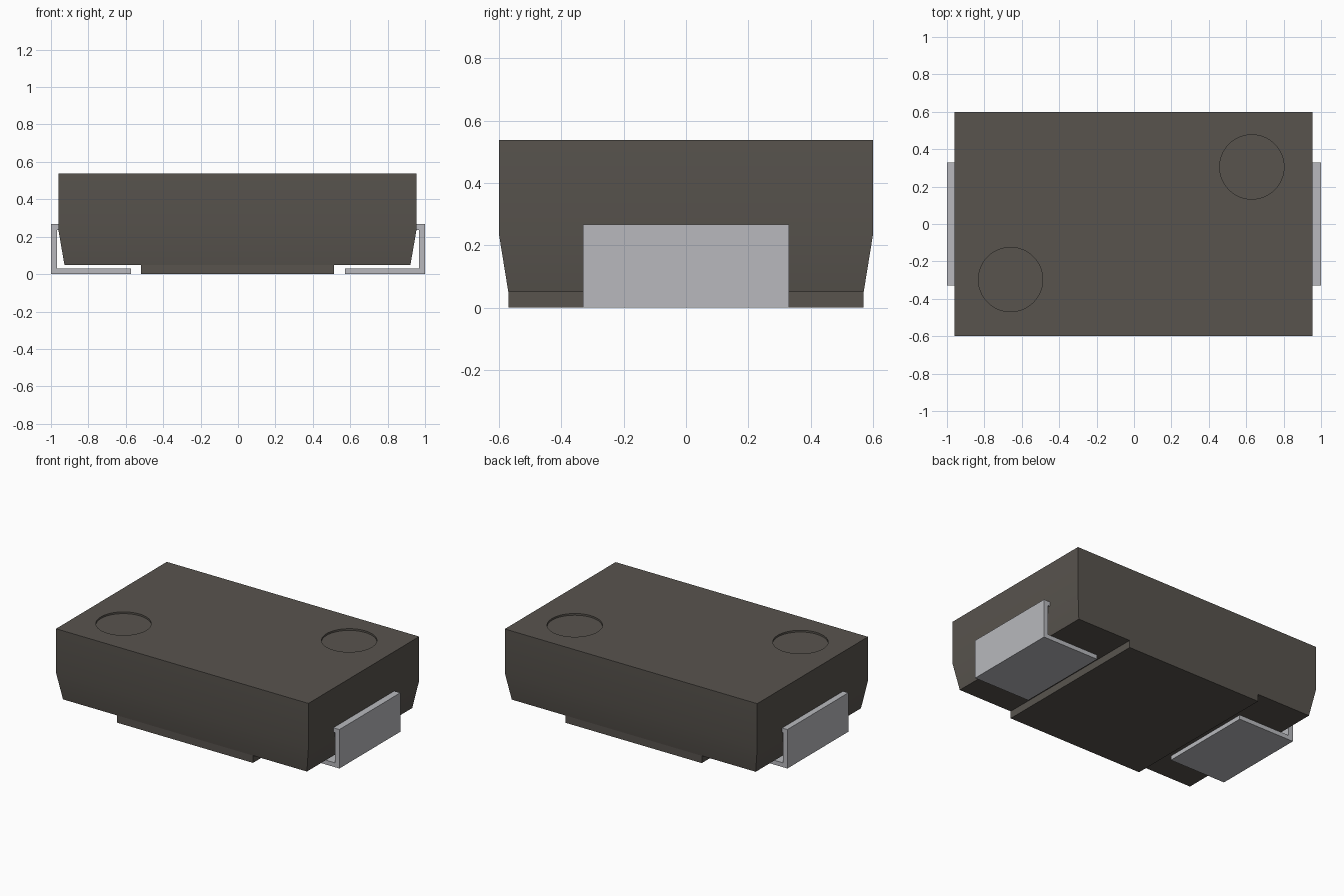
import bpy, bmesh, math

if "Cube" in bpy.data.objects:
    bpy.data.objects.remove(bpy.data.objects["Cube"])


def material(name, rgb):
    m = bpy.data.materials.new(name)
    m.diffuse_color = (*rgb, 1)
    m.use_nodes = True
    m.node_tree.nodes["Principled BSDF"].inputs["Base Color"].default_value = m.diffuse_color
    return m


dark = material("dark moulded plastic", (0.098, 0.088, 0.076))
metal = material("tinned metal", (0.48, 0.485, 0.51))


def make(name, bm, mat):
    bmesh.ops.recalc_face_normals(bm, faces=bm.faces)
    me = bpy.data.meshes.new(name)
    bm.to_mesh(me)
    bm.free()
    ob = bpy.data.objects.new(name, me)
    bpy.context.collection.objects.link(ob)
    me.materials.append(mat)
    return ob


def loft(name, levels, mat, cx=-0.003):
    """Stack of rectangles (half x, half y, z), closed at both ends."""
    bm = bmesh.new()
    rings = [[bm.verts.new((cx + sx * hx, sy * hy, z))
              for sx, sy in ((-1, -1), (1, -1), (1, 1), (-1, 1))]
             for hx, hy, z in levels]
    for a, b in zip(rings, rings[1:]):
        for i in range(4):
            j = (i + 1) % 4
            bm.faces.new((a[i], a[j], b[j], b[i]))
    bm.faces.new(rings[0][::-1])
    bm.faces.new(rings[-1])
    return make(name, bm, mat)


# Case with tapered lower sides
body = loft("case", [(0.925, 0.57, 0.05), (0.957, 0.6, 0.235), (0.957, 0.6, 0.537)], dark)

# Two shallow round recesses in the top
for x, y in ((0.63, 0.305), (-0.66, -0.297)):
    bpy.ops.mesh.primitive_cylinder_add(vertices=64, radius=0.172, depth=0.1,
                                        location=(x, y, 0.525 + 0.05))
    cutter = bpy.context.object
    cutter.name = "recess_cutter"
    cutter.hide_render = True
    cutter.data.materials.append(dark)
    mod = body.modifiers.new("recess", "BOOLEAN")
    mod.operation = "DIFFERENCE"
    mod.solver = "EXACT"
    mod.object = cutter
    bpy.context.view_layer.objects.active = body
    bpy.ops.object.modifier_apply(modifier=mod.name)
    bpy.data.objects.remove(cutter)

bpy.ops.object.select_all(action="DESELECT")
body.select_set(True)
bpy.context.view_layer.objects.active = body
bpy.ops.object.shade_smooth_by_angle(angle=math.radians(25))

# Raised standoff pad under the case
loft("standoff_pad", [(0.516, 0.57, 0.0), (0.516, 0.57, 0.055)], dark)

# Bent metal terminals: foot, upright and short tab entering the case
profile = [(0.573, 0), (1, 0), (1, 0.267), (0.94, 0.267), (0.94, 0.237),
           (0.967, 0.237), (0.967, 0.03), (0.573, 0.03)]
for side, name in ((1, "right_terminal"), (-1, "left_terminal")):
    bm = bmesh.new()
    face = bm.faces.new([bm.verts.new((side * x, -0.33, z)) for x, z in profile])
    ext = bmesh.ops.extrude_face_region(bm, geom=[face])
    verts = [g for g in ext["geom"] if isinstance(g, bmesh.types.BMVert)]
    bmesh.ops.translate(bm, verts=verts, vec=(0, 0.66, 0))
    make(name, bm, metal)
